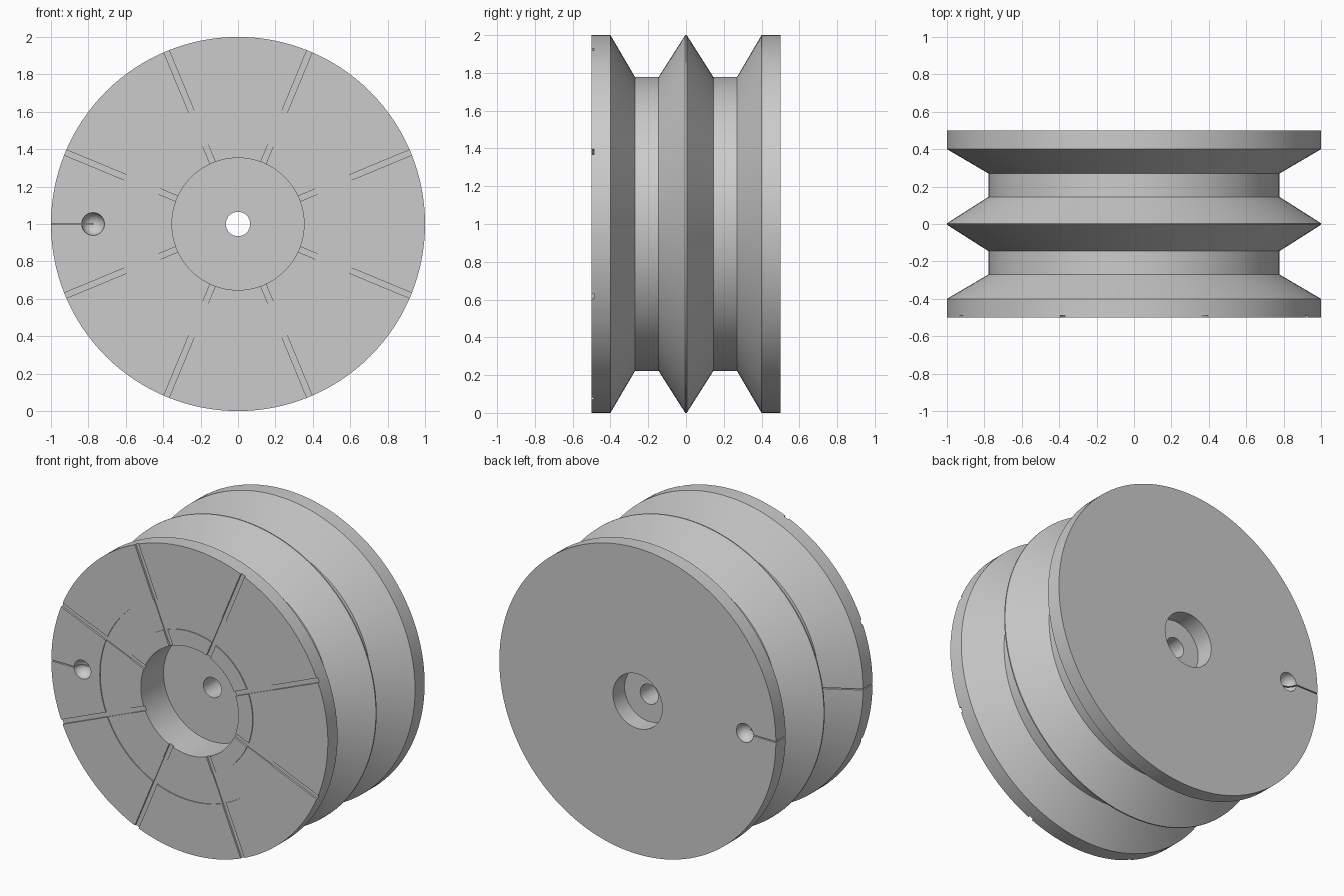
import bpy, bmesh, math
from mathutils import Matrix, Vector

cube = bpy.data.objects.get("Cube")
if cube:
    bpy.data.objects.remove(cube, do_unlink=True)

SEGMENTS = 128
GROOVE = 0.006   # shallow ring on the front face

grey = bpy.data.materials.new("plain grey")
grey.use_nodes = True
grey.diffuse_color = (0.6, 0.6, 0.6, 1)
grey.node_tree.nodes["Principled BSDF"].inputs["Base Color"].default_value = (0.6, 0.6, 0.6, 1)


def make_object(name, bm):
    bmesh.ops.recalc_face_normals(bm, faces=bm.faces)
    mesh = bpy.data.meshes.new(name)
    bm.to_mesh(mesh)
    bm.free()
    mesh.materials.append(grey)
    obj = bpy.data.objects.new(name, mesh)
    bpy.context.collection.objects.link(obj)
    return obj


def lathe(name, profile):
    """Revolve a closed (radius, y) loop about the axle."""
    bm = bmesh.new()
    rings = []
    for i in range(SEGMENTS):
        a = 2 * math.pi * i / SEGMENTS
        rings.append([bm.verts.new((r * math.cos(a), y, 1 + r * math.sin(a)))
                      for r, y in profile])
    n = len(profile)
    for i, ring in enumerate(rings):
        nxt = rings[(i + 1) % SEGMENTS]
        for j in range(n):
            k = (j + 1) % n
            bm.faces.new((ring[j], ring[k], nxt[k], nxt[j]))
    return make_object(name, bm)


def box_cutter(size, centre, angle=0):
    """Box placed relative to the axle and turned about it."""
    bm = bmesh.new()
    turn = Matrix.Translation((0, 0, 1)) @ Matrix.Rotation(-angle, 4, 'Y')
    place = turn @ Matrix.Translation(centre) @ Matrix.Diagonal(Vector((*size, 1)))
    bmesh.ops.create_cube(bm, size=1, matrix=place)
    return make_object("cutter", bm)


def ball_cutter(radius, centre):
    bm = bmesh.new()
    bmesh.ops.create_uvsphere(bm, u_segments=32, v_segments=16, radius=radius,
                              matrix=Matrix.Translation(centre))
    return make_object("cutter", bm)


def cut(target, cutter):
    cutter.hide_render = True
    mod = target.modifiers.new("cut", 'BOOLEAN')
    mod.operation = 'DIFFERENCE'
    mod.solver = 'EXACT'
    mod.object = cutter
    bpy.context.view_layer.objects.active = target
    bpy.ops.object.modifier_apply(modifier=mod.name)
    bpy.data.objects.remove(cutter, do_unlink=True)


# Double-grooved wheel with recesses at both ends of the axle hole
half = [(1, 0.5), (1, 0.4), (0.778, 0.27), (0.778, 0.145), (1, 0.004)]
outside = [(r, -y) for r, y in half] + half[::-1]
front_face = [(0.065, -0.265), (0.353, -0.265), (0.353, -0.5),
              (0.455, -0.5), (0.455, -0.5 + GROOVE),
              (0.65, -0.5 + GROOVE), (0.65, -0.5)]
back_face = [(0.178, 0.5), (0.178, 0.38), (0.065, 0.38)]
wheel = lathe("grooved_wheel", front_face + outside + back_face)

# Eight radial slots on the front face
for i in range(8):
    cut(wheel, box_cutter((0.75, 0.024, 0.03), (0.7, -0.5, 0),
                          math.radians(22.5 + 45 * i)))

# String socket and thin slit through each outer flange
for side in (-1, 1):
    cut(wheel, ball_cutter(0.061, (-0.775, side * 0.5, 1)))
    cut(wheel, box_cutter((0.25, 0.26, 0.007), (-0.9, side * 0.4, 0)))

# Smooth round surfaces, crisp edges
bpy.ops.object.select_all(action='DESELECT')
wheel.select_set(True)
bpy.context.view_layer.objects.active = wheel
bpy.ops.object.shade_smooth_by_angle(angle=math.radians(25))
